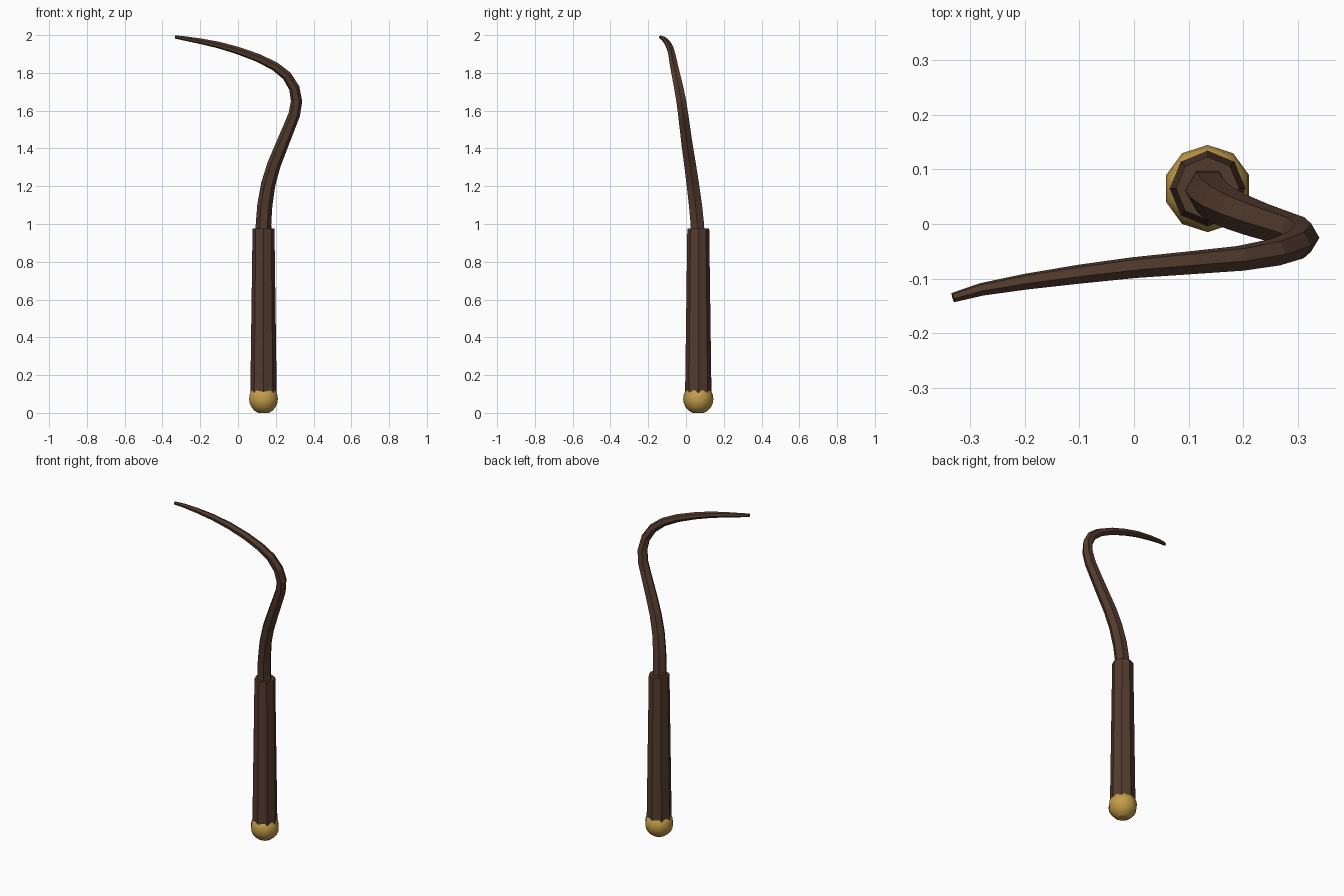
import bpy, bmesh, math
from mathutils import Vector

if "Cube" in bpy.data.objects:
    bpy.data.objects.remove(bpy.data.objects["Cube"])


def material(name, color):
    m = bpy.data.materials.new(name)
    m.diffuse_color = (*color, 1)
    m.use_nodes = True
    m.node_tree.nodes["Principled BSDF"].inputs["Base Color"].default_value = m.diffuse_color
    return m


wood = material("dark_wood", (0.085, 0.043, 0.027))
brass = material("brass", (0.55, 0.34, 0.07))
CX, CY = 0.135, 0.065


def loft(name, rings, mat, smooth=False):
    """Skin a list of equal-sized point rings and cap both ends."""
    bm = bmesh.new()
    rows = [[bm.verts.new(p) for p in ring] for ring in rings]
    n = len(rows[0])
    for a, b in zip(rows, rows[1:]):
        for i in range(n):
            j = (i + 1) % n
            bm.faces.new((a[i], a[j], b[j], b[i]))
    caps = [bm.faces.new(rows[0][::-1]), bm.faces.new(rows[-1])]
    bmesh.ops.recalc_face_normals(bm, faces=bm.faces)
    for f in bm.faces:
        f.smooth = smooth and f not in caps
    me = bpy.data.meshes.new(name)
    bm.to_mesh(me)
    bm.free()
    me.materials.append(mat)
    ob = bpy.data.objects.new(name, me)
    bpy.context.collection.objects.link(ob)
    return ob


def ring(center, r, n, u, v, start=0.0):
    angles = [start + 2 * math.pi * i / n for i in range(n)]
    return [center + r * (math.cos(a) * u + math.sin(a) * v) for a in angles]


X, Y = Vector((1, 0, 0)), Vector((0, 1, 0))

# ball pommel, ten sides, flattened where it rests on the ground
ball = []
for k in range(9):
    t = math.radians(-68 + k * 17)
    ball.append(ring(Vector((CX, CY, 0.074 + 0.08 * math.sin(t))),
                     0.08 * math.cos(t), 10, X, Y, math.pi / 2))
loft("pommel", ball, brass, True)

# tapered octagonal grip
loft("handle", [ring(Vector((CX, CY, z)), r, 8, X, Y)
                for z, r in ((0.09, 0.07), (0.975, 0.058))], wood)

# curved tapering lash: x, y, z, radius
path = [(0.135, 0.063, 0.93, 0.042), (0.135, 0.06, 1.0, 0.041),
        (0.142, 0.05, 1.1, 0.040), (0.160, 0.036, 1.21, 0.038),
        (0.189, 0.022, 1.31, 0.036), (0.229, 0.007, 1.41, 0.034),
        (0.270, -0.006, 1.51, 0.032), (0.298, -0.015, 1.58, 0.031),
        (0.310, -0.025, 1.65, 0.030), (0.298, -0.038, 1.72, 0.028),
        (0.258, -0.052, 1.785, 0.026), (0.195, -0.063, 1.835, 0.024),
        (0.105, -0.071, 1.88, 0.022), (0.0, -0.08, 1.918, 0.020),
        (-0.10, -0.092, 1.947, 0.018), (-0.20, -0.106, 1.968, 0.015),
        (-0.28, -0.120, 1.982, 0.012), (-0.332, -0.135, 1.99, 0.009)]
pts = [Vector(p[:3]) for p in path]
rings, u = [], X.copy()
for i, p in enumerate(pts):
    t = (pts[min(i + 1, len(pts) - 1)] - pts[max(i - 1, 0)]).normalized()
    u = (u - t * u.dot(t)).normalized()
    rings.append(ring(p, path[i][3], 6, u, t.cross(u)))
loft("lash", rings, wood)
